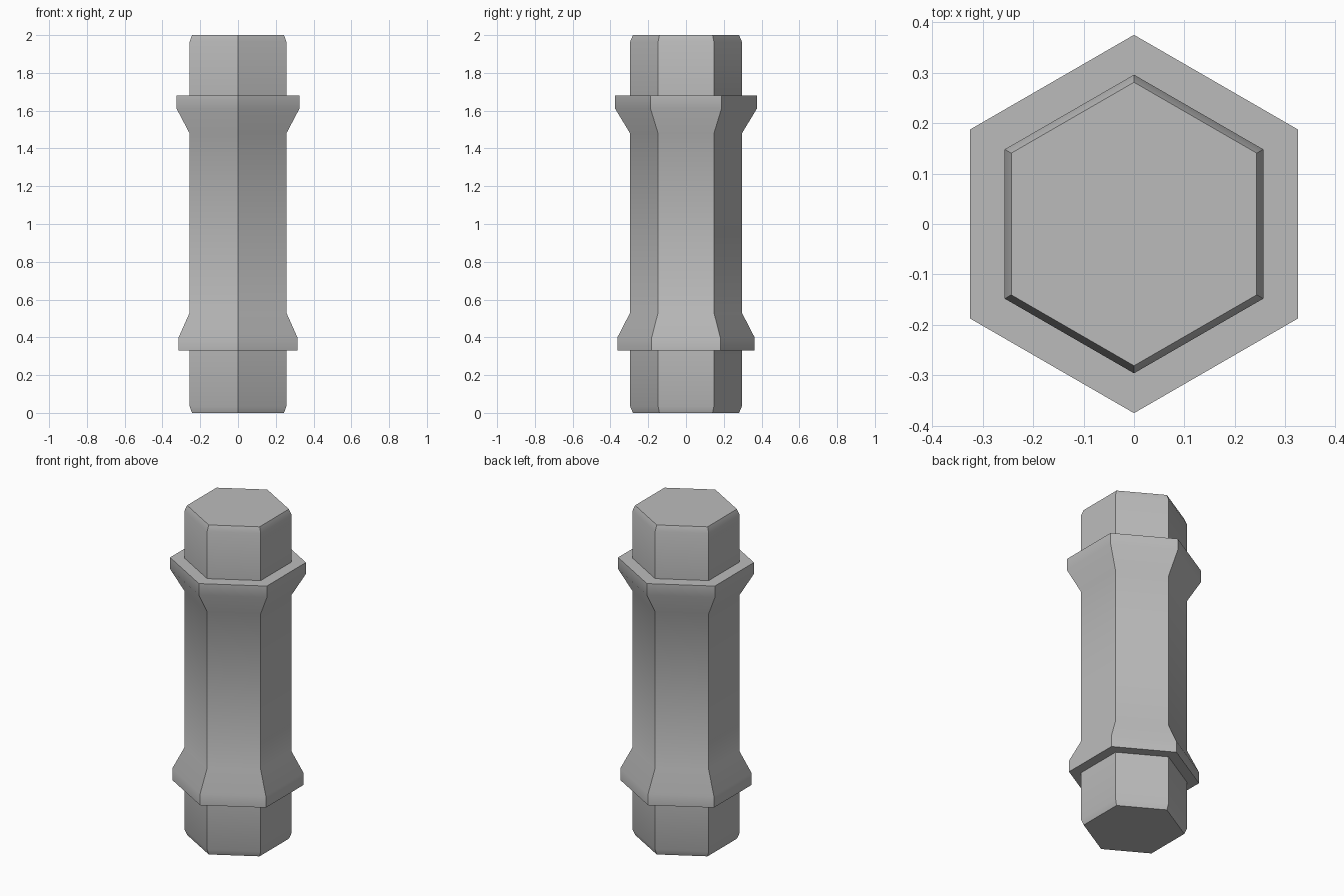
import bpy
import bmesh
import math

cube = bpy.data.objects.get("Cube")
if cube:
    bpy.data.objects.remove(cube, do_unlink=True)

# Plain grey metal
grey = bpy.data.materials.new("grey_metal")
grey.use_nodes = True
colour = (0.5, 0.5, 0.5, 1)
grey.diffuse_color = colour
grey.node_tree.nodes["Principled BSDF"].inputs["Base Color"].default_value = colour

SIDES = 6
R = 0.296  # corner radius of the shaft


def hex_lathe(name, profile):
    """Stack six-sided rings (corner radius, height) and cap both ends."""
    bm = bmesh.new()
    rings = []
    for radius, z in profile:
        angles = [math.pi / 2 + i * math.tau / SIDES for i in range(SIDES)]
        rings.append([bm.verts.new((radius * math.cos(a), radius * math.sin(a), z))
                      for a in angles])
    for low, high in zip(rings, rings[1:]):
        for i in range(SIDES):
            j = (i + 1) % SIDES
            bm.faces.new((low[i], low[j], high[j], high[i]))
    bm.faces.new(rings[0][::-1])
    bm.faces.new(rings[-1])
    mesh = bpy.data.meshes.new(name)
    bm.to_mesh(mesh)
    bm.free()
    obj = bpy.data.objects.new(name, mesh)
    bpy.context.collection.objects.link(obj)
    mesh.materials.append(grey)
    bpy.ops.object.select_all(action="DESELECT")
    obj.select_set(True)
    bpy.context.view_layer.objects.active = obj
    bpy.ops.object.shade_smooth_by_angle(angle=math.radians(30))
    return obj


# Chamfered shaft with a flared collar near each end
hex_lathe("hexagonal_rod", [
    (R - 0.015, 0), (R, 0.035),
    (R, 0.33), (0.363, 0.33), (0.363, 0.40), (R, 0.53),
    (R, 1.48), (0.375, 1.61), (0.375, 1.68), (R, 1.68),
    (R, 1.965), (R - 0.015, 2),
])
